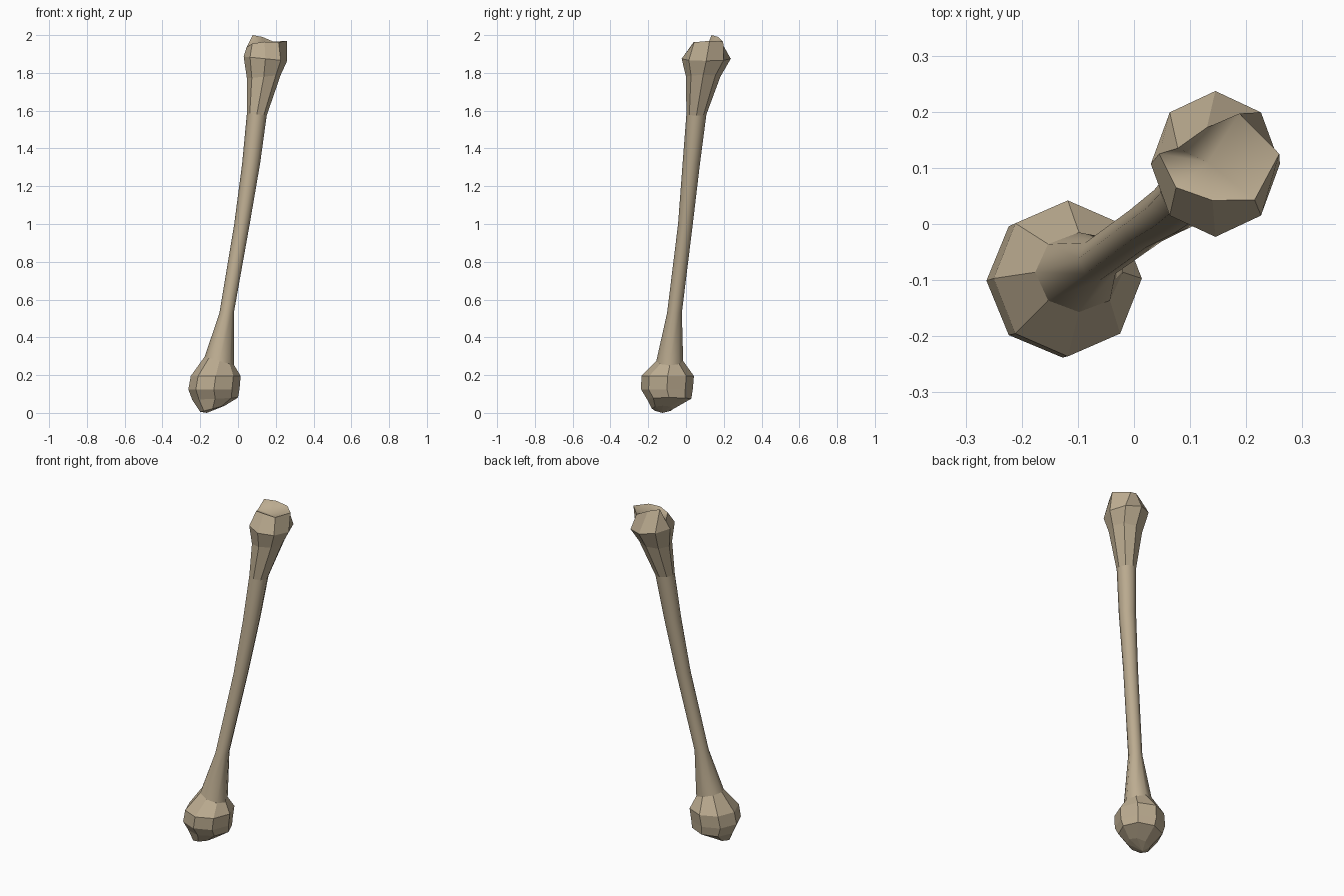
import bpy, bmesh, math

if "Cube" in bpy.data.objects:
    bpy.data.objects.remove(bpy.data.objects["Cube"])

SIDES = 8


def ring(bm, z, x0, x1, y0, y1, tilt=0.0):
    # eight-sided cross-section given by its extents; tilt lifts z along x
    cx, cy = (x0 + x1) / 2, (y0 + y1) / 2
    rx, ry = (x1 - x0) / 2, (y1 - y0) / 2
    out = []
    for i in range(SIDES):
        a = math.tau * i / SIDES
        dx = rx * math.cos(a)
        out.append(bm.verts.new((cx + dx, cy + ry * math.sin(a), z + dx * tilt)))
    return out


def bridge(bm, a, b, smooth):
    for i in range(SIDES):
        j = (i + 1) % SIDES
        f = bm.faces.new((a[i], a[j], b[j], b[i]))
        f.smooth = smooth


def fan(bm, loop, tip, flip=False, smooth=False):
    v = bm.verts.new(tip)
    for i in range(SIDES):
        a, b = loop[i], loop[(i + 1) % SIDES]
        f = bm.faces.new((b, a, v) if flip else (a, b, v))
        f.smooth = smooth


# z, x range, y range, tilt, smooth band above
sections = [
    (0.022, -0.200, -0.070, -0.180, -0.065, 0.25, False),   # lower knob
    (0.075, -0.242, 0.000, -0.208, 0.028, 0.05, False),
    (0.125, -0.263, 0.008, -0.238, 0.036, 0.0, False),
    (0.195, -0.250, 0.014, -0.236, 0.042, 0.0, False),
    (0.275, -0.176, -0.020, -0.157, -0.015, -0.3, True),    # lower flare
    (0.53, -0.098, -0.022, -0.100, -0.022, 0.0, True),      # shaft
    (1.00, -0.020, 0.062, -0.042, 0.036, 0.0, True),
    (1.32, 0.022, 0.117, -0.018, 0.074, 0.0, True),
    (1.58, 0.047, 0.152, 0.002, 0.108, -0.1, False),        # upper flare
    (1.78, 0.047, 0.226, 0.000, 0.182, 0.1, False),
    (1.875, 0.030, 0.260, -0.023, 0.237, -0.1, False),      # upper knob
]

# uneven rim of the upper joint, counter-clockwise from +x
rim = [(0.259, 0.125, 1.97), (0.188, 0.197, 1.965), (0.130, 0.172, 1.99),
       (0.078, 0.135, 2.0), (0.045, 0.125, 1.935), (0.075, 0.065, 1.955),
       (0.140, 0.042, 1.965), (0.215, 0.043, 1.962)]

bm = bmesh.new()
loops = [ring(bm, *s[:6]) for s in sections]
for k in range(len(loops) - 1):
    bridge(bm, loops[k], loops[k + 1], sections[k][6])
top = [bm.verts.new(p) for p in rim]
bridge(bm, loops[-1], top, False)

# dished socket on top, blunt cap underneath
fan(bm, top, (0.132, 0.110, 1.935), smooth=True)
fan(bm, loops[0], (-0.165, -0.125, 0.0), flip=True)
bmesh.ops.recalc_face_normals(bm, faces=bm.faces)

me = bpy.data.meshes.new("bone")
bm.to_mesh(me)
bm.free()
bone = bpy.data.objects.new("bone", me)
bpy.context.collection.objects.link(bone)

mat = bpy.data.materials.new("bone_tan")
mat.diffuse_color = (0.50, 0.41, 0.28, 1)
mat.use_nodes = True
mat.node_tree.nodes["Principled BSDF"].inputs["Base Color"].default_value = mat.diffuse_color
me.materials.append(mat)
